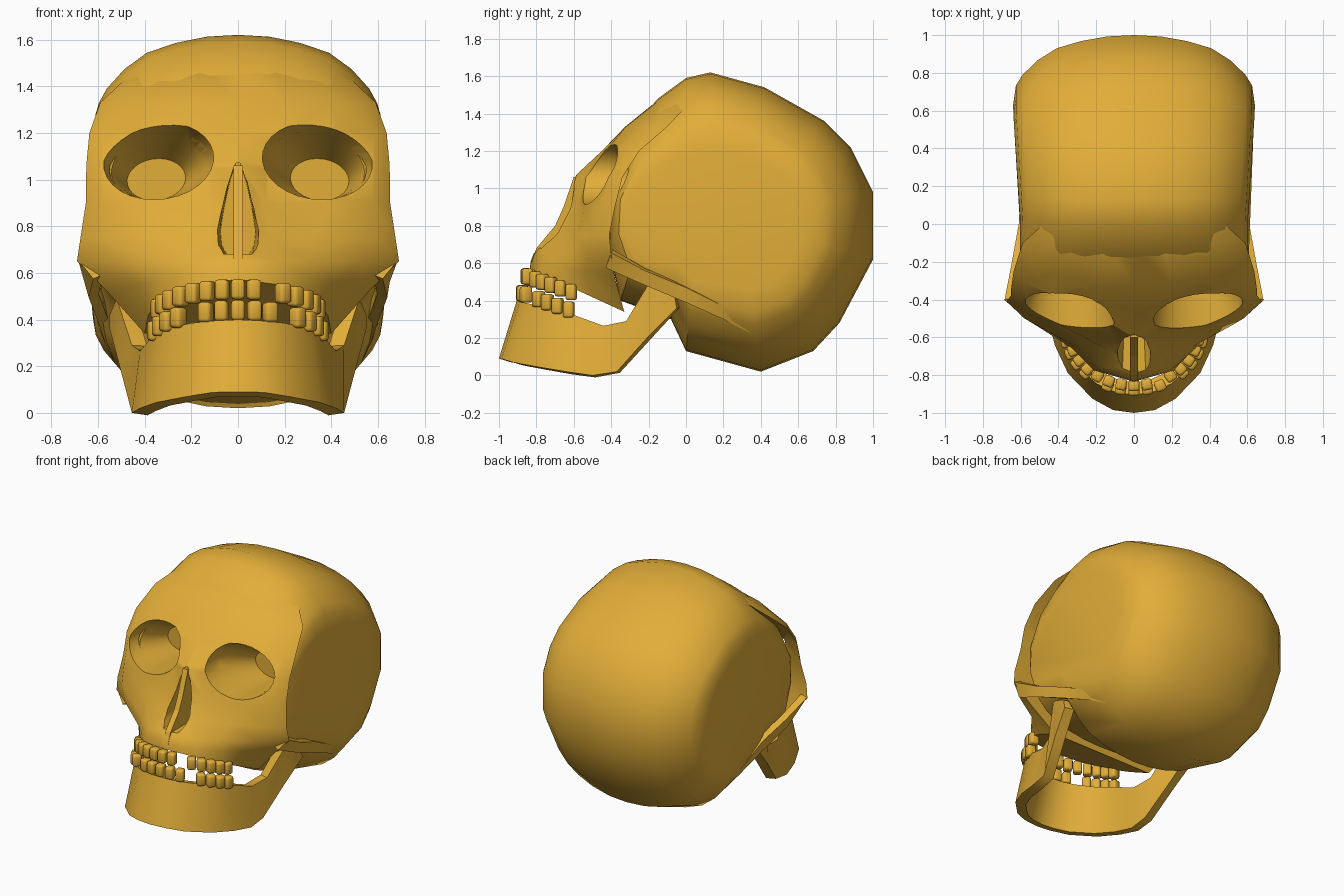
import bpy, bmesh
from math import sin, cos, pi, radians
from mathutils import Matrix

if "Cube" in bpy.data.objects:
    bpy.data.objects.remove(bpy.data.objects["Cube"])

bone = bpy.data.materials.new("bone")
bone.diffuse_color = (0.76, 0.42, 0.04, 1)
bone.use_nodes = True
bone.node_tree.nodes["Principled BSDF"].inputs["Base Color"].default_value = bone.diffuse_color


def add_object(name, bm, recalc=True):
    if recalc:
        bmesh.ops.recalc_face_normals(bm, faces=bm.faces)
    me = bpy.data.meshes.new(name)
    bm.to_mesh(me)
    bm.free()
    ob = bpy.data.objects.new(name, me)
    bpy.context.collection.objects.link(ob)
    me.materials.append(bone)
    return ob


def loft(name, rings):
    """Skin closed rings of equal size and cap both ends."""
    bm = bmesh.new()
    vs = [[bm.verts.new(p) for p in r] for r in rings]
    n = len(vs[0])
    for a, b in zip(vs, vs[1:]):
        for i in range(n):
            j = (i + 1) % n
            bm.faces.new((a[i], a[j], b[j], b[i]))
    bm.faces.new(vs[0])
    bm.faces.new(vs[-1])
    return add_object(name, bm)


def activate(ob):
    bpy.ops.object.select_all(action='DESELECT')
    ob.select_set(True)
    bpy.context.view_layer.objects.active = ob


def smooth(ob, angle=38):
    activate(ob)
    bpy.ops.object.shade_smooth_by_angle(angle=radians(angle))


def solidify(ob, t):
    m = ob.modifiers.new("thickness", 'SOLIDIFY')
    m.thickness, m.offset = t, -1
    activate(ob)
    bpy.ops.object.modifier_apply(modifier=m.name)


def cut(ob, cutter):
    m = ob.modifiers.new("cut", 'BOOLEAN')
    m.operation, m.solver, m.object = 'DIFFERENCE', 'EXACT', cutter
    activate(ob)
    bpy.ops.object.modifier_apply(modifier=m.name)


# cranium: side profile (y, z) shrunk towards both sides
profile = [(-.42, .7), (-.41, 1.0), (-.30, 1.31), (-.15, 1.48), (0, 1.59), (.13, 1.62),
           (.42, 1.54), (.74, 1.36), (.88, 1.22), (1, .98), (1, .62), (.82, .28),
           (.68, .13), (.4, .02), (0, .13), (-.08, .3), (-.35, .4)]
half = [(0, 1), (.14, .99), (.28, .955), (.41, .90), (.51, .81), (.59, .70), (.625, .62), (.64, .47)]


def cranium_ring(x, s):
    ring = []
    for y, z in profile:
        k = s if y > .3 else .78 + .22 * s
        yy = .3 + (y - .3) * k
        w = .94 + .06 * min(max(yy / .6, 0), 1)
        ring.append((x * w, yy, .85 + (z - .85) * s))
    return ring


cranium = loft("cranium", [cranium_ring(-x, s) for x, s in half[:0:-1]] +
               [cranium_ring(x, s) for x, s in half])

# face: horizontal rows (height, backward drop, half outline x/y)
rows = [
    (1.50, 0, [(0, -.115), (.15, -.105), (.28, -.06), (.37, 0), (.41, .06)]),
    (1.33, 0, [(0, -.325), (.2, -.32), (.4, -.26), (.54, -.18), (.59, -.1)]),
    (1.20, 0, [(0, -.45), (.2, -.43), (.42, -.38), (.585, -.31), (.637, -.25)]),
    (1.06, 0, [(0, -.60), (.12, -.53), (.4, -.48), (.59, -.41), (.65, -.34)]),
    (.90, 0, [(0, -.65), (.12, -.58), (.38, -.54), (.58, -.47), (.652, -.38)]),
    (.75, 0, [(0, -.74), (.13, -.67), (.33, -.58), (.58, -.5), (.675, -.41)]),
    (.65, 0, [(0, -.815), (.17, -.76), (.31, -.65), (.53, -.53), (.69, -.4)]),
    (.61, .2, [(0, -.83), (.2, -.77), (.325, -.66), (.42, -.54), (.56, -.38)]),
    (.57, .46, [(0, -.835), (.21, -.775), (.34, -.64), (.385, -.5), (.40, -.33)]),
]


def face_ring(z, k, pts):
    right = [(x, y, z - k * (y + .83)) for x, y in pts]
    return [(-x, y, h) for x, y, h in right[:0:-1]] + right


face = loft("face", [face_ring(*r) for r in rows])

# eye sockets
for side in (-1, 1):
    def oval(y, cx, cz, rx, rz):
        return [(side * (cx + rx * cos(a) - .12 * rz * sin(a)), y, cz + rz * sin(a))
                for a in (2 * pi * i / 28 for i in range(28))]
    socket = loft("socket_cutter", [oval(-.85, .34, 1.08, .235, .166), oval(-.40, .34, 1.08, .235, .166),
                                    oval(-.29, .34, 1.05, .185, .14), oval(-.12, .35, 1.0, .125, .09)])
    cut(face, socket)
    cut(cranium, socket)
    bpy.data.objects.remove(socket)

# nose opening with septum
nose = [(.012, 1.07), (.05, .99), (.085, .88), (.108, .78), (.1, .72), (.07, .68)]
outline = nose + [(-x, z) for x, z in nose[::-1]]
nose_cutter = loft("nose_cutter", [[(x, -1, z) for x, z in outline],
                                   [(x * .7, -.46, z) for x, z in outline]])
cut(face, nose_cutter)
bpy.data.objects.remove(nose_cutter)
plate = [(-.6, 1.06), (-.655, .9), (-.70, .8), (-.80, .68), (-.83, .6), (-.4, .6), (-.4, 1.06)]
loft("nasal_septum", [[(x, y, z) for y, z in plate] for x in (-.02, .02)])
smooth(cranium)
smooth(face)


def strip(bm, pairs):
    """Wall of quads between bottom and top points."""
    vs = [(bm.verts.new(b), bm.verts.new(t)) for b, t in pairs]
    for (b0, t0), (b1, t1) in zip(vs, vs[1:]):
        bm.faces.new((b0, b1, t1, t0))


def flip(p):
    return (-p[0], p[1], p[2])


# cheek arches
arch = [((.62, -.43, .575), (.685, -.40, .655)), ((.64, -.25, .495), (.65, -.22, .56)),
        ((.60, 0, .39), (.61, 0, .47)), ((.57, .2, .30), (.60, .2, .37)),
        ((.53, .355, .22), (.575, .33, .31))]
for name, pairs in (("cheek_arch_right", arch),
                    ("cheek_arch_left", [(flip(b), flip(t)) for b, t in arch[::-1]])):
    bm = bmesh.new()
    strip(bm, pairs)
    ob = add_object(name, bm, False)
    solidify(ob, .045)
    smooth(ob)

# lower jaw: stations from chin to hinge, open underneath
jaw_half = [((0, -1, .09), (0, -.905, .40)), ((.11, -.985, .088), (.1, -.89, .395)),
            ((.22, -.925, .07), (.2, -.845, .385)), ((.35, -.79, .045), (.31, -.74, .36)),
            ((.42, -.64, .02), (.365, -.62, .33)), ((.455, -.5, 0), (.42, -.44, .265)),
            ((.46, -.37, .02), (.455, -.32, .29)), ((.51, -.2, .21), (.52, -.2, .49)),
            ((.55, -.05, .36), (.55, -.06, .42))]
bm = bmesh.new()
strip(bm, [(flip(b), flip(t)) for b, t in jaw_half[:0:-1]] + jaw_half)
jaw = add_object("lower_jaw", bm, False)
solidify(jaw, .07)
smooth(jaw)


# tooth rows on an elliptical arc, with a few teeth missing
def teeth(name, cy, rx, ry, z0, missing):
    bm = bmesh.new()
    for i in range(15):
        if i in missing:
            continue
        a = radians(-78 + 156 * i / 14)
        x, y = rx * sin(a), cy - ry * cos(a)
        z = z0 - .35 * (y - cy + ry)
        mat = (Matrix.Translation((x, y, z)) @ Matrix.Rotation(a, 4, 'Z') @
               Matrix.Diagonal((.029, .03, .043, 1)))
        bmesh.ops.create_cube(bm, size=2, matrix=mat)
    bmesh.ops.bevel(bm, geom=bm.edges[:], offset=.014, segments=2, profile=.5, affect='EDGES')
    smooth(add_object(name, bm), 50)


teeth("upper_teeth", -.55, .35, .305, .53, {9})
teeth("lower_teeth", -.56, .365, .32, .44, {4, 10})
